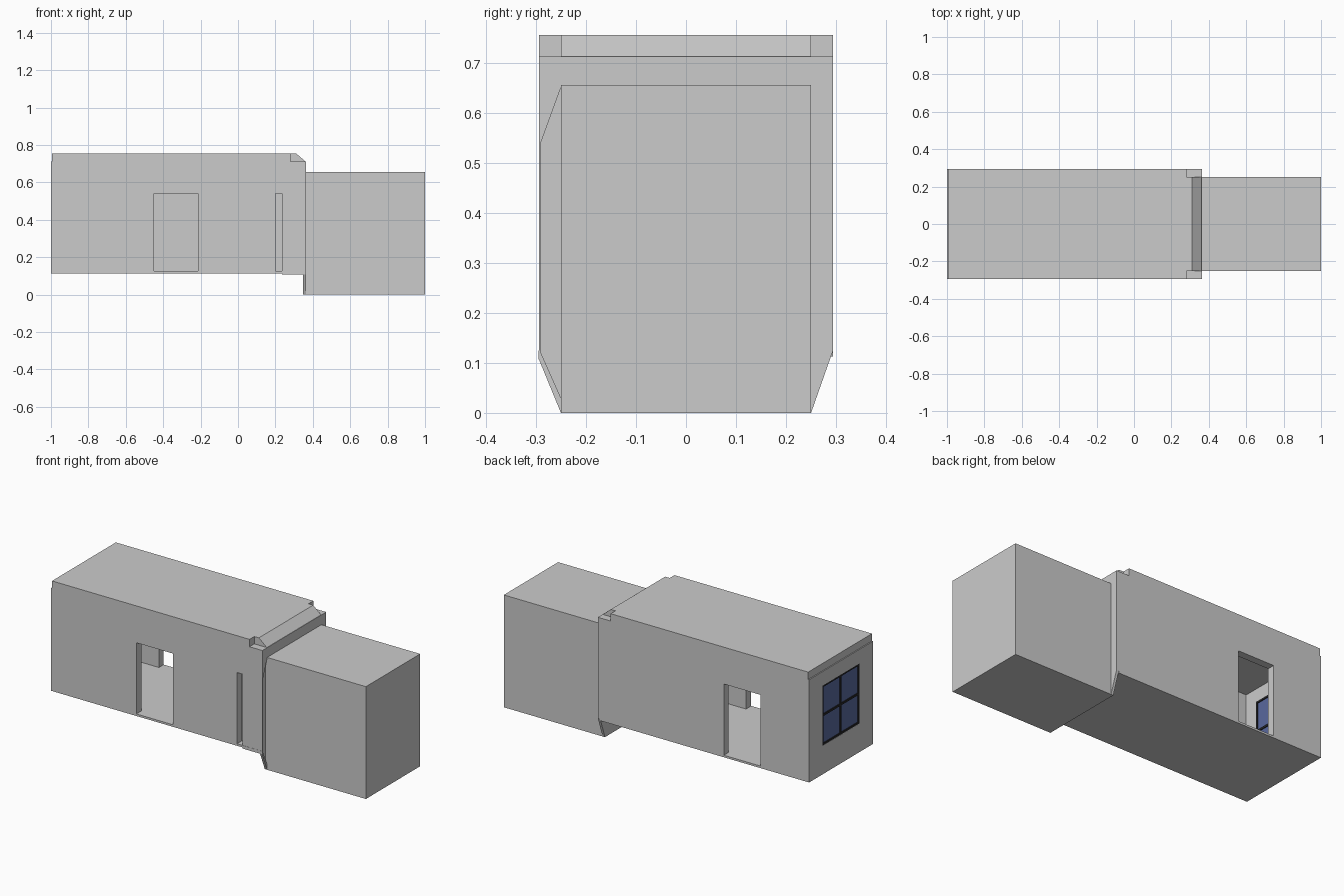
import bpy, bmesh
from mathutils import Vector

if "Cube" in bpy.data.objects:
    bpy.data.objects.remove(bpy.data.objects["Cube"])


def material(name, rgb):
    m = bpy.data.materials.new(name)
    m.diffuse_color = (*rgb, 1)
    m.use_nodes = True
    m.node_tree.nodes["Principled BSDF"].inputs["Base Color"].default_value = m.diffuse_color
    return m


GREY = material("grey panel", (0.6, 0.6, 0.6))
BLUE = material("window blue", (0.10, 0.14, 0.34))
DARK = material("window frame dark", (0.02, 0.02, 0.022))


def prism(name, profile, axis, a, b, mat=GREY):
    """Extrude a 2D profile along x (profile is y,z) or y (profile is x,z)."""
    bm = bmesh.new()
    pt = (lambda p: (a, p[0], p[1])) if axis == "x" else (lambda p: (p[0], a, p[1]))
    f = bm.faces.new([bm.verts.new(pt(p)) for p in profile])
    ext = bmesh.ops.extrude_face_region(bm, geom=[f])
    step = Vector((b - a, 0, 0)) if axis == "x" else Vector((0, b - a, 0))
    bmesh.ops.translate(bm, vec=step,
                        verts=[v for v in ext["geom"] if isinstance(v, bmesh.types.BMVert)])
    bmesh.ops.recalc_face_normals(bm, faces=bm.faces)
    me = bpy.data.meshes.new(name)
    bm.to_mesh(me)
    bm.free()
    me.materials.append(mat)
    ob = bpy.data.objects.new(name, me)
    bpy.context.collection.objects.link(ob)
    return ob


def box(name, x0, x1, y0, y1, z0, z1, mat=GREY):
    return prism(name, [(y0, z0), (y1, z0), (y1, z1), (y0, z1)], "x", x0, x1, mat)


def cut(target, *cutters):
    """Subtract cutters, bake the result and remove the cutters."""
    bpy.context.view_layer.objects.active = target
    for c in cutters:
        c.hide_render = True
        mod = target.modifiers.new("cut", "BOOLEAN")
        mod.operation, mod.solver, mod.object = "DIFFERENCE", "EXACT", c
        bpy.ops.object.modifier_apply(modifier=mod.name)
        bpy.data.objects.remove(c)


W = 0.294   # half width of the cabin
I = 0.25    # half width of the annex and the cabin interior
END = 0.363

# Hollow cabin with staggered doorways and a narrow slot in the front wall
cabin = box("cabin_walls", -1, END - 0.015, -W, W, 0.113, 0.712)
cut(cabin,
    box("interior", -0.955, END - 0.045, -I + 0.004, I, 0.125, 0.705),
    box("front_doorway", -0.45, -0.215, -0.4, -0.2, 0.125, 0.54),
    box("back_doorway", -0.685, -0.45, 0.2, 0.4, 0.125, 0.54),
    box("slot", 0.2, 0.235, -0.4, -0.252, 0.125, 0.54),
    box("window_hole", -1.1, -0.9, -0.17, 0.17, 0.28, 0.63))

# Tapered end wall joining the cabin to the lower annex
end = prism("end_wall", [(-W, 0.107), (-I, 0), (I, 0), (W, 0.125), (W, 0.712), (-W, 0.712)],
            "x", END - 0.015, END)
cut(end, prism("side_recess", [(-W + 0.004, 0.12), (-I, 0.03), (-I, 0.65), (-W + 0.004, 0.54)],
               "x", END - 0.012, END + 0.02))
box("front_lip", 0.235, END, -W - 0.001, -W + 0.004, 0.107, 0.125)

# Roof slab with a sloped end and notched corners
roof = prism("roof", [(-0.994, 0.71), (END, 0.71), (0.31, 0.755), (-0.994, 0.755)], "y", -W, W)
cut(roof, *[box("roof_notch", 0.28, 0.5, min(s * I, s * 0.4), max(s * I, s * 0.4), 0.712, 0.8)
            for s in (-1, 1)])

# Annex block
box("annex", END - 0.002, 1, -I, I, 0, 0.655)

# End window: four panes divided by dark bars, seen from both sides
box("window_glass", -0.994, -0.96, -0.17, 0.17, 0.28, 0.63, BLUE)
for x in (-0.999, -0.961):
    for y in (-0.166, 0, 0.166):
        box("window_upright", x, x + 0.006, y - 0.006, y + 0.006, 0.28, 0.63, DARK)
    for z in (0.285, 0.455, 0.625):
        box("window_crossbar", x, x + 0.006, -0.17, 0.17, z - 0.006, z + 0.006, DARK)
